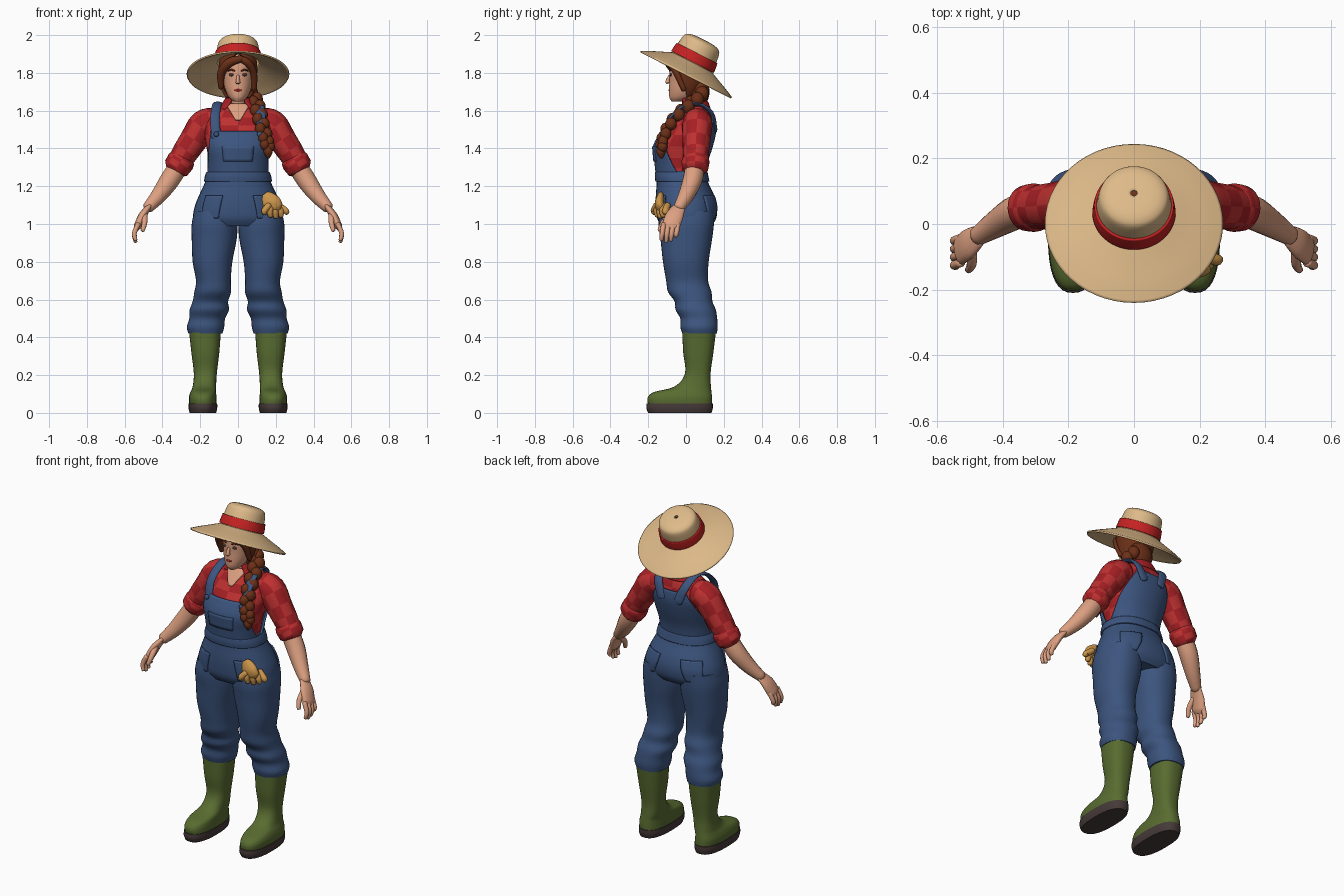
import bpy, bmesh
from math import sin, cos, pi, radians, copysign
from mathutils import Vector

cube = bpy.data.objects.get("Cube")
if cube:
    bpy.data.objects.remove(cube, do_unlink=True)


def material(name, r, g, b):
    m = bpy.data.materials.new(name)
    m.use_nodes = True
    m.diffuse_color = (r, g, b, 1)
    shader = next(n for n in m.node_tree.nodes if n.type == 'BSDF_PRINCIPLED')
    shader.inputs["Base Color"].default_value = (r, g, b, 1)
    return m


straw = material("straw", .73, .49, .25)
red = material("ribbon red", .56, .016, .016)
shirt = material("shirt red", .38, .014, .018)
check = material("shirt check red", .52, .03, .03)
denim = material("denim blue", .045, .09, .21)
rubber = material("boot green", .1, .15, .03)
sole = material("sole brown", .06, .042, .04)
skin = material("skin", .72, .35, .22)
hair = material("auburn hair", .15, .03, .009)
leather = material("glove tan", .6, .3, .07)


def finish(name, rings, mats, closed=True, caps=True, mirror=False, thick=0):
    """Skin a list of point rings, with optional checks, mirror and thickness."""
    bm = bmesh.new()
    loops = [[bm.verts.new(p) for p in ring] for ring in rings]
    n = len(loops[0])
    for i, (low, high) in enumerate(zip(loops, loops[1:])):
        for j in range(n if closed else n - 1):
            k = (j + 1) % n
            face = bm.faces.new((low[j], low[k], high[k], high[j]))
            face.material_index = (i // 3 + j // 3) % len(mats)
    if caps and closed:
        bm.faces.new(loops[0])
        bm.faces.new(loops[-1])
    bmesh.ops.recalc_face_normals(bm, faces=bm.faces)
    mesh = bpy.data.meshes.new(name)
    bm.to_mesh(mesh)
    bm.free()
    for m in mats:
        mesh.materials.append(m)
    mesh.shade_smooth()
    mesh.set_sharp_from_angle(angle=radians(50))
    obj = bpy.data.objects.new(name, mesh)
    bpy.context.collection.objects.link(obj)
    if thick:
        mod = obj.modifiers.new("thickness", 'SOLIDIFY')
        mod.thickness, mod.offset = thick, 0
    if mirror:
        obj.modifiers.new("mirror", 'MIRROR')
    return obj


def smooth(rows, steps=4):
    """Catmull-Rom interpolation of number rows."""
    rows = [Vector(r) for r in rows]
    out = []
    for i in range(len(rows) - 1):
        a, b, c, d = rows[max(i - 1, 0)], rows[i], rows[i + 1], rows[min(i + 2, len(rows) - 1)]
        for s in range(steps):
            t = s / steps
            out.append(b + (c - a) * t / 2 + (a * 2 - b * 5 + c * 4 - d) * t * t / 2
                       + (b * 3 - a - c * 3 + d) * t ** 3 / 2)
    return out + [rows[-1]]


def loft(name, rows, *mats, spans=None, centre=0, grow=0, power=.9, segs=36, **opts):
    """Rows are z, centre x, front y, back y, half width; spans make an open panel."""
    if spans:
        rows = [tuple(r) + (s,) for r, s in zip(rows, spans)]
    rings = []
    for row in smooth(rows):
        z, cx, front, back, rx = row[:5]
        ring = []
        for j in range(segs):
            a = 2 * pi * j / segs
            if spans:
                a = centre + row[5] * (2 * j / (segs - 1) - 1)
            s, c = (copysign(abs(v) ** power, v) for v in (sin(a), cos(a)))
            ring.append((cx + (rx + grow) * s,
                         (front + back) / 2 - ((back - front) / 2 + grow) * c, z))
        rings.append(ring)
    return finish(name, rings, mats, closed=not spans, **opts)


def limb(name, rows, *mats, flat=1, ref=(0, 1, 0), segs=16, **opts):
    """Round-ended tube through x, y, z, radius rows."""
    rows = smooth(rows)
    for end, near, at in ((rows[0], rows[1], 0), (rows[-1], rows[-2], len(rows) + 1)):
        tip = (end - near).to_3d().normalized() * end[3] * .4
        rows.insert(at, Vector((*(end.to_3d() + tip), end[3] * .6)))
    rings = []
    for i, row in enumerate(rows):
        axis = (rows[min(i + 1, len(rows) - 1)].to_3d() - rows[max(i - 1, 0)].to_3d()).normalized()
        u = Vector(ref)
        u = (u - axis * u.dot(axis)).normalized()
        v = axis.cross(u) * flat
        rings.append([row.to_3d() + (u * cos(2 * pi * j / segs) + v * sin(2 * pi * j / segs)) * row[3]
                      for j in range(segs)])
    return finish(name, rings, mats, **opts)


def ball(name, at, size, mat, mirror=False):
    rings = [[(at[0] + size[0] * sin(t) * cos(a), at[1] + size[1] * sin(t) * sin(a),
               at[2] + size[2] * cos(t)) for a in (2 * pi * j / 16 for j in range(16))]
             for t in (pi * (i + .1) / 9.2 for i in range(10))]
    return finish(name, rings, [mat], mirror=mirror)


# Boots and soles
loft("boots", [(.04, .185, -.2, .138, .072), (.08, .187, -.203, .138, .073),
               (.11, .184, -.17, .135, .068), (.14, .178, -.06, .132, .062),
               (.21, .173, -.005, .13, .061), (.32, .173, -.015, .145, .074),
               (.44, .175, -.02, .16, .085)], rubber, power=.8, mirror=True)
loft("boot_soles", [(0, .186, -.2, .135, .07), (.025, .186, -.21, .142, .076),
                    (.05, .186, -.208, .142, .076)], sole, power=.8, mirror=True)

# Trouser legs with bunched folds at the shins
loft("trouser_legs", [(.42, .172, -.02, .163, .09), (.455, .172, -.03, .168, .099),
                      (.5, .163, -.03, .165, .095), (.545, .152, -.055, .158, .104),
                      (.59, .146, -.06, .14, .094), (.64, .134, -.095, .135, .097),
                      (.7, .13, -.105, .117, .092), (.8, .135, -.122, .12, .105),
                      (.92, .126, -.135, .138, .119), (1, .124, -.145, .148, .121),
                      (1.07, .12, -.14, .15, .11)], denim, mirror=True)

# Hips, waistband and seat pockets
hips = [(.99, 0, -.13, .135, .22), (1.03, 0, -.153, .16, .238), (1.09, 0, -.16, .165, .23),
        (1.15, 0, -.16, .15, .207), (1.22, 0, -.155, .118, .175), (1.28, 0, -.157, .105, .158)]
loft("overall_hips", hips, denim)
loft("waistband", [(1.225, 0, -.158, .12, .176), (1.25, 0, -.161, .115, .172),
                   (1.275, 0, -.16, .11, .163)], denim, caps=False, thick=.008)
for side, angle in (("left", pi - .62), ("right", pi + .62)):
    loft("seat_pocket_" + side, hips[1:4], denim, spans=(.2, .3, .33), centre=angle,
         grow=.004, segs=10, thick=.01)
    loft("front_pocket_" + side, hips[1:4], denim, spans=(.22, .25, .27),
         centre=pi - angle, grow=.004, segs=10, thick=.01)

# Shirt body, bib and back panel
torso = [(1.2, 0, -.13, .09, .145), (1.26, 0, -.142, .09, .145), (1.33, 0, -.15, .1, .152),
         (1.41, 0, -.157, .125, .168), (1.49, 0, -.115, .143, .178), (1.55, 0, -.07, .138, .17),
         (1.6, 0, -.035, .125, .132), (1.635, 0, -.01, .1, .075)]
loft("shirt_body", torso, shirt, check)
loft("overall_bib", torso[1:5], denim, spans=(1.5, 1.2, .95, .8), grow=.012, thick=.012)
loft("overall_back", torso[1:6], denim, spans=(1.5, 1.25, 1, .7, .5), centre=pi,
     grow=.011, thick=.012)
loft("bib_pocket", torso[2:4], denim, spans=(.42, .42), grow=.02, segs=10, thick=.006)
limb("shoulder_straps", [(.115, -.115, 1.46, .026), (.122, -.088, 1.55, .025),
                         (.115, -.02, 1.618, .025), (.105, .06, 1.637, .025),
                         (.09, .135, 1.59, .026), (.055, .155, 1.5, .028)],
     denim, flat=.4, ref=(1, 0, 0), mirror=True)
ball("strap_buttons", (.115, -.135, 1.475), (.014, .01, .014), denim, mirror=True)

# Sleeves, rolled cuffs and forearms
limb("sleeves", [(.12, .06, 1.545, .07), (.18, .06, 1.525, .08), (.235, .055, 1.445, .074),
                 (.285, .052, 1.37, .068), (.315, .05, 1.32, .062)], shirt, check,
     segs=24, mirror=True)
limb("sleeve_cuffs", [(.292, .05, 1.35, .068), (.304, .05, 1.33, .074), (.328, .048, 1.295, .07)],
     shirt, check, segs=24, mirror=True)
limb("forearms", [(.3, .05, 1.33, .05), (.36, .035, 1.235, .052), (.42, 0, 1.15, .042),
                  (.478, -.038, 1.085, .029)], skin, mirror=True)

# Hands
limb("palms", [(.472, -.035, 1.09, .033), (.505, -.06, 1.045, .047), (.53, -.08, .99, .047)],
     skin, flat=.45, mirror=True)
for i, name in enumerate(("index", "middle", "ring", "little")):
    y = -.118 + i * .025
    drop = (.01, 0, .008, .03)[i]
    limb(name + "_fingers", [(.528, y, 1, .014), (.549, y - .008, .95, .013),
                             (.542, y - .012, .905 + drop, .01)], skin, segs=10, mirror=True)
limb("thumbs", [(.495, -.08, 1.05, .017), (.495, -.122, 1.005, .015), (.505, -.14, .965, .011)],
     skin, segs=10, mirror=True)

# Neck, open neckline and collar
limb("neck", [(0, .05, 1.58, .058), (0, .035, 1.64, .047), (0, .02, 1.71, .046)], skin)
loft("neckline", torso[5:], skin, spans=(.05, .28, .7), grow=.005, segs=10, thick=.006)
loft("collar", [(1.605, 0, -.035, .125, .098), (1.635, 0, -.025, .115, .078),
                (1.665, 0, -.018, .098, .06)], shirt, spans=(2.45, 2.6, 2.65), centre=pi,
     thick=.014)

# Head and face
skull = [(1.648, 0, -.075, -.02, .022), (1.67, 0, -.088, .04, .048), (1.71, 0, -.09, .07, .067),
         (1.755, 0, -.088, .09, .077), (1.8, 0, -.088, .1, .082), (1.86, 0, -.082, .11, .08),
         (1.905, 0, -.052, .1, .062), (1.925, 0, -.02, .07, .03)]
loft("head", skull, skin, power=1)
limb("nose", [(0, -.086, 1.785, .007), (0, -.096, 1.762, .01), (0, -.096, 1.748, .013)], skin)
ball("eyes", (.034, -.081, 1.79), (.014, .006, .008), sole, mirror=True)
limb("eyebrows", [(.018, -.087, 1.811, .004), (.036, -.083, 1.817, .005), (.054, -.07, 1.81, .003)],
     hair, segs=8, mirror=True)
ball("lips", (0, -.088, 1.708), (.02, .006, .006), red)

# Hair, fringe and side locks
loft("hair_cap", skull[1:], hair, spans=(1.2, 1.5, 1.75, 1.95, 2.4, 3.1, 3.14), centre=pi,
     grow=.013, power=1, thick=.014)
ball("nape_hair", (.015, .075, 1.7), (.075, .05, .075), hair)
limb("fringe_right", [(.02, -.09, 1.875, .018), (-.045, -.09, 1.855, .024),
                      (-.088, -.055, 1.8, .022), (-.09, -.025, 1.72, .013)], hair, mirror=False)
limb("fringe_left", [(.01, -.09, 1.875, .016), (.05, -.085, 1.855, .02),
                     (.083, -.05, 1.8, .018), (.085, -.01, 1.71, .014)], hair)

# Braid hanging over the left shoulder
path = smooth([(.05, .085, 1.7), (.085, .055, 1.66), (.108, -.02, 1.6), (.125, -.085, 1.53),
               (.147, -.122, 1.455), (.157, -.13, 1.41)], 3)
for i, p in enumerate(path):
    sway = .014 if i % 2 else -.014
    size = .041 - .0008 * i
    ball("braid_lobe", (p.x + sway, p.y + sway * .4, p.z), (size * .85, size * .9, size), hair)
limb("braid_tail", [(.157, -.13, 1.41, .02), (.16, -.132, 1.38, .024), (.16, -.13, 1.35, .008)], hair)

# Work gloves tucked in the left pocket
limb("glove_palm", [(.15, -.135, 1.15, .032), (.175, -.14, 1.115, .05), (.19, -.135, 1.085, .05)],
     leather, flat=.5, ref=(1, 0, 0))
for i in range(5):
    x = .14 + i * .028
    z = 1.045 + .011 * (i - 2) ** 2 * .5
    y = -.165 + i * .015
    limb("glove_finger", [(.165 + i * .012, y + .008, 1.1, .017), (x, y - .004, 1.07, .018),
                          (x + .005, y, z - .01, .013)], leather, segs=10)

# Sun hat, built upright then tilted back


def hat_part(name, profile, mat, **opts):
    obj = loft(name, [(z, 0, -r, r, r) for z, r in profile], mat, power=1, segs=56, **opts)
    obj.location = (0, 0, 1.79)
    obj.rotation_euler.x = radians(-27)


hat_part("hat_brim", [(0, .27), (.022, .225), (.048, .165), (.072, .112)], straw,
         caps=False, thick=.009)
hat_part("hat_crown", [(.065, .118), (.12, .112), (.175, .104), (.194, .09), (.203, .06),
                       (.206, .01)], straw, caps=False, thick=.006)
hat_part("hat_ribbon", [(.076, .123), (.1, .121), (.128, .117)], red, caps=False, thick=.008)
